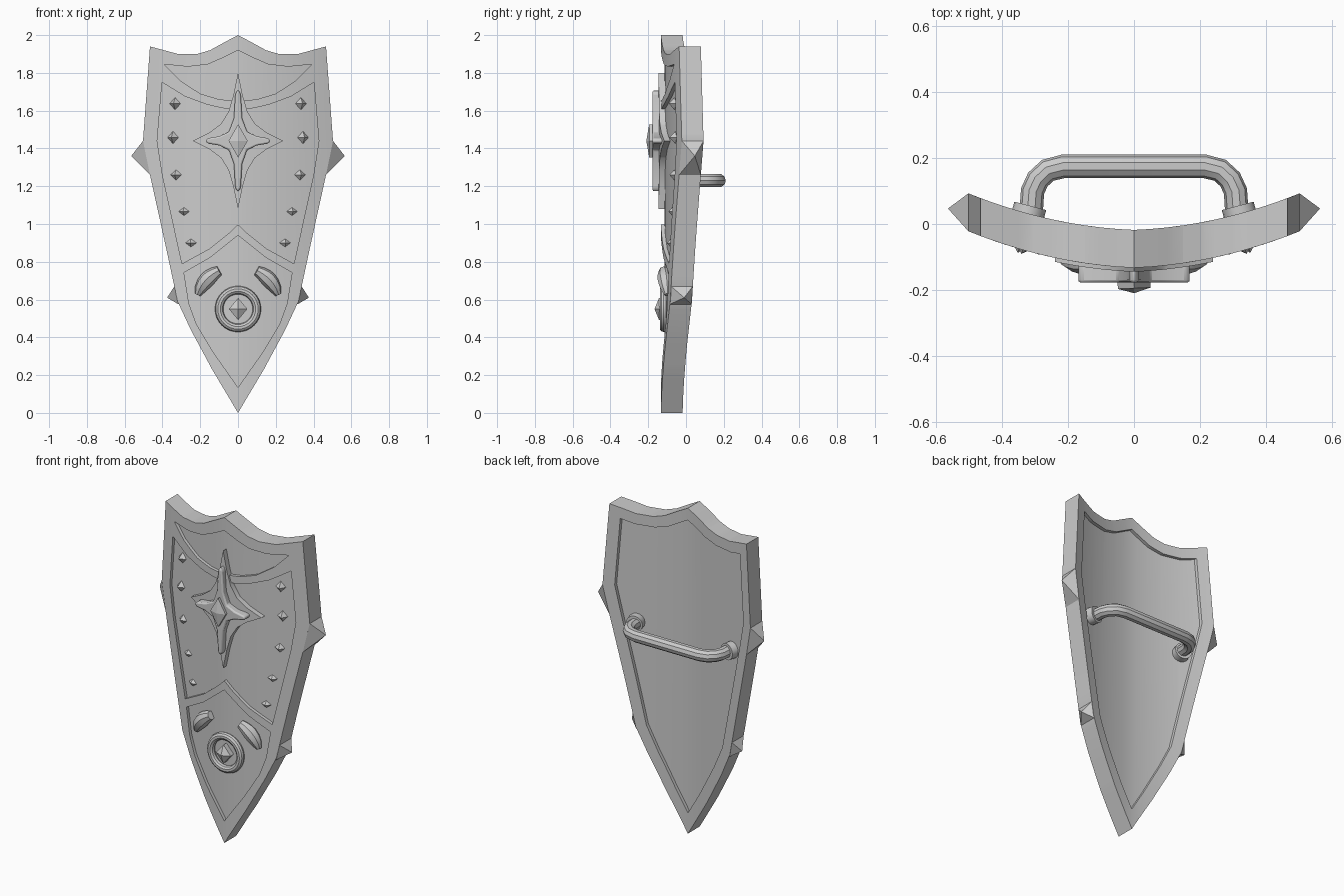
import bpy, bmesh, math
from mathutils import Matrix, Vector

cube = bpy.data.objects.get("Cube")
if cube:
    bpy.data.objects.remove(cube)

steel = bpy.data.materials.new("grey_steel")
steel.use_nodes = True
COLOUR = (0.6, 0.6, 0.6, 1)
steel.diffuse_color = COLOUR
steel.node_tree.nodes["Principled BSDF"].inputs["Base Color"].default_value = COLOUR

THICK = 0.115
RECESS = 0.02


def front(x):
    """Depth of the curved shield face, with a faint centre ridge."""
    x = abs(x)
    return -0.133 + 0.039 * x + 0.361 * x * x


def slope(x):
    return math.copysign(math.atan(0.039 + 0.722 * abs(x)), x)


def add(name, bm, smooth=True):
    bmesh.ops.recalc_face_normals(bm, faces=bm.faces)
    mesh = bpy.data.meshes.new(name)
    bm.to_mesh(mesh)
    bm.free()
    obj = bpy.data.objects.new(name, mesh)
    bpy.context.collection.objects.link(obj)
    mesh.materials.append(steel)
    if smooth:
        shade(obj)
    return obj


def shade(obj):
    bpy.ops.object.select_all(action="DESELECT")
    obj.select_set(True)
    bpy.context.view_layer.objects.active = obj
    bpy.ops.object.shade_smooth_by_angle(angle=math.radians(30))


def mirrored(half):
    return half + [(-x, z) for x, z in reversed(half) if x > 0]


def prism(half, y0, y1):
    """Mirrored outline in x and z, extruded along y."""
    bm = bmesh.new()
    face = bm.faces.new([bm.verts.new((x, y0, z)) for x, z in mirrored(half)])
    ext = bmesh.ops.extrude_face_region(bm, geom=[face])
    verts = [v for v in ext["geom"] if isinstance(v, bmesh.types.BMVert)]
    bmesh.ops.translate(bm, verts=verts, vec=(0, y1 - y0, 0))
    return bm


def bend(bm):
    """Slice into columns and push them onto the shield curve."""
    for i in range(-10, 11):
        bmesh.ops.bisect_plane(bm, geom=bm.verts[:] + bm.edges[:] + bm.faces[:],
                               plane_co=(i * 0.05, 0, 0), plane_no=(1, 0, 0), dist=1e-5)
    for v in bm.verts:
        v.co.y += front(v.co.x)
    return bm


def inset(half, d):
    """Offset a mirrored outline inwards."""
    pts = [Vector(p) for p in mirrored(half)]
    out = []
    for i, p in enumerate(pts[:len(half)]):
        a = (p - pts[i - 1]).normalized()
        b = (pts[(i + 1) % len(pts)] - p).normalized()
        na, nb = Vector((a.y, -a.x)), Vector((b.y, -b.x))
        q = p + (na + nb) * d / (1 + na.dot(nb))
        out.append((max(q.x, 0), q.y))
    return out


# Shield body, with recessed panels cut before bending
outline = [(0, 2), (.07, 1.963), (.148, 1.92), (.217, 1.9), (.317, 1.9), (.466, 1.94),
           (.503, 1.44), (.466, 1.26), (.38, .87), (.32, .59), (.25, .44), (.137, .23), (0, 0)]
crescent = [(0, 1.92), (.08, 1.88), (.16, 1.845), (.265, 1.833), (.39, 1.845),
            (.307, 1.76), (.2, 1.69), (.1, 1.66), (0, 1.65)]
middle = [(0, 1.605), (.08, 1.613), (.164, 1.632), (.28, 1.675), (.402, 1.75),
          (.428, 1.44), (.4, 1.26), (.296, .79), (.15, .87), (.05, .95), (0, .997)]
lower = [(0, .94), (.05, .9), (.15, .82), (.286, .743), (.26, .58), (.22, .47),
         (.13, .32), (0, .135)]

shield = add("shield_body", prism(outline, 0, THICK), smooth=False)
cutters = [add("panel_cutter", prism(p, -0.1, RECESS), False) for p in (crescent, middle, lower)]
cutters.append(add("back_cutter", prism(inset(outline, .065), THICK - RECESS, 0.2), False))
for cutter in cutters:
    mod = shield.modifiers.new("recess", "BOOLEAN")
    mod.operation = "DIFFERENCE"
    mod.solver = "EXACT"
    mod.object = cutter
bpy.context.view_layer.update()
bm = bmesh.new()
bm.from_object(shield, bpy.context.evaluated_depsgraph_get())
for obj in cutters + [shield]:
    bpy.data.objects.remove(obj)
add("shield_body", bend(bm))


# Side spikes: pyramids standing on the rim
def side_spike(name, side, top, bottom, tip):
    bm = bmesh.new()
    ring = [bm.verts.new((side * x, front(x) + y, z)) for (x, z), y in
            ((top, 0), (top, THICK), (bottom, THICK), (bottom, 0))]
    apex = bm.verts.new((side * tip[0], front(top[0]) + THICK * 0.6, tip[1]))
    for i in range(4):
        bm.faces.new((ring[i - 1], ring[i], apex))
    bm.faces.new(ring)
    add(name, bm, smooth=False)


for side, word in ((1, "left"), (-1, "right")):
    side_spike(word + "_upper_spike", side, (.503, 1.44), (.466, 1.26), (.565, 1.36))
    side_spike(word + "_lower_spike", side, (.337, .67), (.315, .575), (.375, .61))


# Round or four-sided pieces facing forwards
def boss(bm, x, y, z, r0, r1, depth, sides=4, stretch=1.0):
    mat = (Matrix.Translation((x, y, z)) @ Matrix.Rotation(slope(x), 4, "Z")
           @ Matrix.Diagonal((1, 1, stretch, 1)) @ Matrix.Rotation(math.pi / 2, 4, "X")
           @ Matrix.Translation((0, 0, depth / 2)))
    bmesh.ops.create_cone(bm, cap_ends=True, segments=sides, radius1=r0, radius2=r1,
                          depth=depth, matrix=mat)


studs = ((.333, 1.637, 1), (.344, 1.458, 1), (.328, 1.26, .85), (.286, 1.066, .65), (.249, .9, .65))
for side, word in ((1, "left"), (-1, "right")):
    for x, z, size in studs:
        bm = bmesh.new()
        boss(bm, side * x, front(x) + RECESS, z, .03, 0, .032 * size, stretch=size * 1.1)
        add(word + "_stud", bm, smooth=False)


# Star ornament: broad bent plate, narrow raised star and gem
def star(quarter, centre):
    right = quarter + [(x, -z) for x, z in reversed(quarter) if z > 0]
    return [(x, z + centre) for x, z in right]


STAR_Z = 1.44
broad = [(0, .36), (.025, .24), (.05, .155), (.09, .09), (.15, .045), (.24, 0)]
add("star_plate", bend(prism(star(broad, STAR_Z), -.012, RECESS + .01)))
narrow = [(0, .27), (.014, .25), (.022, .12), (.048, .048), (.1, .024), (.16, .014), (.172, 0)]
raised = add("raised_star", prism(star(narrow, STAR_Z), -.178, -.11))
bevel = raised.modifiers.new("soft_edge", "BEVEL")
bevel.width = 0.008
bevel.segments = 2
bm = bmesh.new()
boss(bm, 0, -.17, STAR_Z, .05, .05, .025, stretch=1.75)
boss(bm, 0, -.195, STAR_Z, .05, 0, .015, stretch=1.75)
add("star_gem", bm, smooth=False)


# Tubes swept along points, with a radius at each point
def tube(name, points, radii, sides=2):
    curve = bpy.data.curves.new(name, "CURVE")
    curve.dimensions = "3D"
    curve.bevel_depth = 1
    curve.bevel_resolution = sides
    curve.use_fill_caps = True
    line = curve.splines.new("POLY")
    line.points.add(len(points) - 1)
    for p, co, r in zip(line.points, points, radii):
        p.co = (*co, 1)
        p.radius = r
    temp = bpy.data.objects.new(name, curve)
    bpy.context.collection.objects.link(temp)
    bpy.context.view_layer.update()
    bm = bmesh.new()
    bm.from_mesh(temp.evaluated_get(bpy.context.evaluated_depsgraph_get()).to_mesh())
    bpy.data.objects.remove(temp)
    return add(name, bm)


# Lower emblem: ring, gem and two swelling bars around it
RING_Z = 0.55
bpy.ops.mesh.primitive_torus_add(location=(0, -.118, RING_Z), rotation=(math.pi / 2, 0, 0),
                                 major_radius=.1, minor_radius=.022,
                                 major_segments=32, minor_segments=10)
ring = bpy.context.object
ring.name = "emblem_ring"
ring.data.materials.append(steel)
shade(ring)
bm = bmesh.new()
boss(bm, 0, -.108, RING_Z, .048, .048, .035, stretch=1.2)
boss(bm, 0, -.143, RING_Z, .048, 0, .024, stretch=1.2)
add("emblem_gem", bm, smooth=False)
for side, word in ((1, "left"), (-1, "right")):
    path = []
    for i in range(7):
        a = math.radians(64 - i * 6.5 - 5.5 * (i > 3) * (i - 3) / 3)
        x = math.cos(a) * .226
        path.append((side * x, front(x) + .008, RING_Z + math.sin(a) * .226))
    tube(word + "_emblem_bar", path, [.026, .033, .039, .042, .039, .031, .016])

# Back handle and its mounts
HANDLE_Z = 1.23
half = [(.315, 0), (.308, .1), (.292, .135), (.262, .163), (.215, .175)]
path = [(x, y, HANDLE_Z) for x, y in half]
path += [(-x, y, z) for x, y, z in reversed(path)]
tube("handle", path, [.036] * len(path), sides=3)
for side, word in ((1, "left"), (-1, "right")):
    bm = bmesh.new()
    boss(bm, side * .315, .055, HANDLE_Z, .05, .05, .055, sides=16)
    add(word + "_handle_mount", bm)
